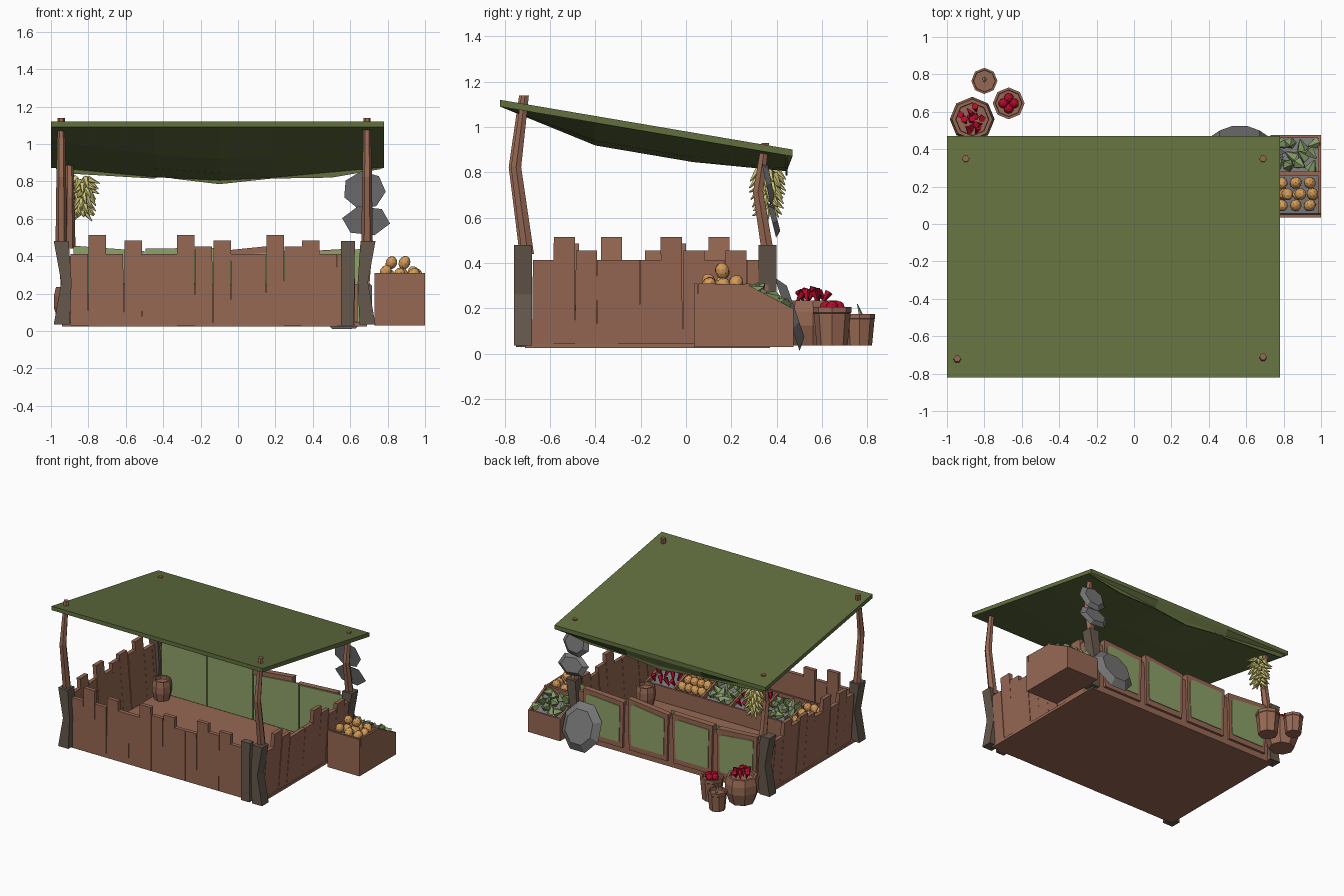
import bpy, bmesh, math, random
from mathutils import Vector, Matrix, Euler

random.seed(4)
if "Cube" in bpy.data.objects:
    bpy.data.objects.remove(bpy.data.objects["Cube"])


def material(name, rgb):
    m = bpy.data.materials.new(name)
    m.use_nodes = True
    m.diffuse_color = (*rgb, 1)
    m.node_tree.nodes["Principled BSDF"].inputs["Base Color"].default_value = (*rgb, 1)
    return m


WOOD = material("brown wood", (0.31, 0.14, 0.088))
CLOTH = material("canopy green", (0.122, 0.16, 0.05))
PANEL = material("panel green", (0.27, 0.36, 0.14))
PILLAR = material("weathered wood", (0.13, 0.098, 0.072))
STONE = material("grey stone", (0.18, 0.18, 0.185))
ORANGE = material("orange fruit", (0.66, 0.33, 0.10))
RED = material("red pepper", (0.45, 0.004, 0.024))
LEAF = material("green vegetable", (0.23, 0.32, 0.13))
YELLOW = material("dried yellow", (0.62, 0.55, 0.18))


def finish(name, bm, mat):
    bmesh.ops.recalc_face_normals(bm, faces=bm.faces)
    me = bpy.data.meshes.new(name)
    bm.to_mesh(me)
    bm.free()
    me.materials.append(mat)
    ob = bpy.data.objects.new(name, me)
    bpy.context.collection.objects.link(ob)


def prism(bm, pts, a, b, axis="x"):
    """Extrude a 2D outline (other axis, z) from a to b along the axis."""
    def at(p, d):
        return (d, p[0], p[1]) if axis == "x" else (p[0], d, p[1])
    lo = [bm.verts.new(at(p, a)) for p in pts]
    hi = [bm.verts.new(at(p, b)) for p in pts]
    bm.faces.new(lo)
    bm.faces.new(hi)
    for i in range(len(pts)):
        j = (i + 1) % len(pts)
        bm.faces.new((lo[i], lo[j], hi[j], hi[i]))


def box(bm, x0, x1, y0, y1, z0, z1):
    prism(bm, [(y0, z0), (y1, z0), (y1, z1), (y0, z1)], x0, x1)


def loft(bm, points, radii, sides):
    """Horizontal rings joined into a tube with closed ends."""
    rings = []
    for (x, y, z), r in zip(points, radii):
        angles = [math.tau * k / sides for k in range(sides)]
        rings.append([bm.verts.new((x + r * math.cos(t), y + r * math.sin(t), z)) for t in angles])
    for a, b in zip(rings, rings[1:]):
        for i in range(sides):
            j = (i + 1) % sides
            bm.faces.new((a[i], a[j], b[j], b[i]))
    bm.faces.new(rings[0])
    bm.faces.new(rings[-1])


def blob(bm, loc, size, rot=(0, 0, 0)):
    m = Matrix.LocRotScale(Vector(loc), Euler(rot), Vector(size))
    bmesh.ops.create_icosphere(bm, subdivisions=2, radius=1, matrix=m)


def spike(bm, loc, rot, r, length):
    m = Matrix.LocRotScale(Vector(loc), Euler(rot), None)
    bmesh.ops.create_cone(bm, cap_ends=True, segments=5, radius1=r, radius2=r * 0.15,
                          depth=length, matrix=m)


def slab(bm, loc, size, tilt, turn, sides):
    """Chipped disc facing the back: a wide rim narrowing to a flat face."""
    m = Matrix.Translation(loc) @ Matrix.Rotation(tilt - math.pi / 2, 4, "X")
    m = m @ Matrix.Diagonal((*size, 1)) @ Matrix.Rotation(turn, 4, "Z")
    bmesh.ops.create_cone(bm, cap_ends=True, segments=sides, radius1=1, radius2=0.7, depth=1, matrix=m)


# Floor
bm = bmesh.new()
box(bm, -0.94, 0.69, -0.71, 0.37, 0.025, 0.045)
finish("floor", bm, WOOD)


# Plank walls, the side ones leaning outward
def plank_wall(name, axis, start, depth, lean, extras, count, base):
    bm = bmesh.new()
    w = 0.095
    for i in range(count):
        a, top = start + i * w, base + extras.get(i, 0)
        j = random.uniform(-0.004, 0.004)
        d = depth + random.uniform(-0.004, 0.004)
        outline = [(a, 0.03), (a + w, 0.03), (a + w - 0.001 + j, top), (a + 0.001 + j, top)]
        prism(bm, outline, d - 0.015, d + 0.015, axis)
    for v in bm.verts:
        v.co.x += lean * v.co.z
    finish(name, bm, WOOD)


TALL, MID, LOW = 0.1, 0.072, 0.04
plank_wall("front_wall", "y", -0.895, -0.70, 0,
           {1: TALL, 3: MID, 6: TALL, 7: LOW, 8: MID, 11: TALL, 12: LOW, 13: MID}, 16, 0.412)
plank_wall("left_wall", "x", -0.68, 0.665, 0.08, {1: TALL, 2: LOW, 6: TALL, 7: LOW, 9: LOW}, 11, 0.414)
plank_wall("right_wall", "x", -0.66, -0.91, -0.08, {1: MID, 3: TALL, 5: LOW, 6: MID, 7: LOW, 8: TALL}, 11, 0.414)

# Corner pillars: waisted boards on the sides, a straight board on the front
bm = bmesh.new()
for side, cx in ((-1, -0.94), (1, 0.69)):
    for y0, y1 in ((-0.76, -0.68), (0.32, 0.40)):
        o = [(-0.04, 0.035), (0.045, 0.035), (0.005, 0.26), (0.045, 0.48), (-0.035, 0.48), (-0.05, 0.26)]
        prism(bm, [(cx + side * px, z) for px, z in o], y0, y1, "y")
prism(bm, [(0.55, 0.03), (0.62, 0.03), (0.625, 0.48), (0.55, 0.48)], -0.75, -0.705, "y")
finish("corner_pillars", bm, PILLAR)

# Crooked posts carrying the canopy
bm = bmesh.new()
for x, y, top, s in ((-0.945, -0.72, 1.14, 1), (0.69, -0.71, 1.14, 1), (-0.9, 0.35, 0.93, 0.8), (0.69, 0.35, 0.93, 0.8)):
    path = [(x, y + 0.012, 0.44), (x, y - 0.04 * s, 0.48 + 0.52 * (top - 0.48)), (x, y, top)]
    loft(bm, path, [0.031, 0.026, 0.019], 6)
finish("posts", bm, WOOD)

# Canopy: flat sloping top with a sagging underside
bm = bmesh.new()
cols = [(-1, 0), (-0.45, 0.75), (-0.1, 1), (0.18, 0.8), (0.78, 0)]
rows = [(-0.82, 0), (-0.4, 0.1), (0.03, 0.1), (0.445, 0.07), (0.47, 0)]


def canopy_top(y):
    return 1.12 - 0.17 * (y + 0.82)


top = [[bm.verts.new((x, y, canopy_top(y))) for x, f in cols] for y, s in rows]
low = [[bm.verts.new((x, y, canopy_top(y) - 0.03 - f * s)) for x, f in cols] for y, s in rows]
nr, nc = len(rows), len(cols)
for grid in (top, low):
    for r in range(nr - 1):
        for c in range(nc - 1):
            bm.faces.new((grid[r][c], grid[r][c + 1], grid[r + 1][c + 1], grid[r + 1][c]))
rim = [(0, c) for c in range(nc)] + [(r, nc - 1) for r in range(1, nr)]
rim += [(nr - 1, c) for c in range(nc - 2, -1, -1)] + [(r, 0) for r in range(nr - 2, 0, -1)]
for (r, c), (r2, c2) in zip(rim, rim[1:] + rim[:1]):
    bm.faces.new((top[r][c], top[r2][c2], low[r2][c2], low[r][c]))
# Scalloped hem along the low edge
hem = [(-0.98, 0.88), (-0.96, 0.845), (-0.45, 0.815), (-0.4, 0.83), (-0.35, 0.815), (-0.1, 0.785),
       (0.18, 0.815), (0.5, 0.82), (0.76, 0.865), (0.77, 0.88)]
prism(bm, hem, 0.44, 0.448, "y")
finish("canopy", bm, CLOTH)

# Counter at the back: separate crooked frames outside, green boards inside
frames, panels = bmesh.new(), bmesh.new()
box(frames, -0.9, 0.67, 0.345, 0.37, 0.03, 0.4)
for i, (zl, zr) in enumerate(((0.455, 0.43), (0.44, 0.445), (0.425, 0.46), (0.42, 0.44))):
    a = -0.87 + i * 0.375
    b = a + 0.34
    prism(frames, [(a + 0.01, 0.07), (b - 0.01, 0.07), (b, zr), (a, zl)], 0.345, 0.388, "y")
    inset = [(a + 0.035, 0.11), (b - 0.035, 0.11), (b - 0.03, 0.14), (b - 0.025, zr - 0.055),
             (b - 0.05, zr - 0.035), (a + 0.03, zl - 0.035)]
    prism(panels, inset, 0.388, 0.393, "y")
    c = -0.88 + i * 0.387
    sink = 0.03 if i == 2 else 0.002
    prism(panels, [(c, 0.05), (c + 0.38, 0.05), (c + 0.38, zr - sink), (c, zl - sink)], 0.337, 0.345, "y")
finish("counter_frames", frames, WOOD)
finish("counter_panels", panels, PANEL)

# Produce crates: boards around a grey sunken bed
produce = {RED: bmesh.new(), ORANGE: bmesh.new(), LEAF: bmesh.new()}


def put(kind, x, y, z):
    rot = [random.uniform(-0.6, 0.6) for k in range(3)]
    if kind is ORANGE:
        blob(produce[kind], (x, y, z), (0.031, 0.031, 0.038), rot)
    elif kind is LEAF:
        spike(produce[kind], (x, y, z), (rot[0] * 2, 0.8 + rot[1], rot[2] * 5), 0.034, 0.058)
    else:
        spike(produce[kind], (x, y, z), (rot[0], math.pi + rot[1], 0), 0.02, 0.06)


boards, beds = bmesh.new(), bmesh.new()


def crate(x0, x1, outline, dividers):
    t = 0.015
    for x in dividers + [x0, x1 - t]:
        prism(boards, outline, x, x + t)
    y0, y1 = outline[0][0], outline[1][0]
    box(boards, x0, x1, y0, y0 + t, outline[0][1], outline[-1][1])
    box(boards, x0, x1, y1 - t, y1, outline[1][1], outline[2][1])
    bed = [(y, z + 0.01) for y, z in outline[:2]] + [(y, z - 0.035) for y, z in outline[2:]]
    prism(beds, bed, x0 + 0.004, x1 - 0.004)
    box(boards, x0, x1, y0, y1, outline[0][1], outline[0][1] + 0.008)


# Outer crate on the left side wall
crate(0.73, 1.0, [(0.035, 0.03), (0.475, 0.03), (0.47, 0.2), (0.27, 0.305), (0.055, 0.31)], [])
box(boards, 0.73, 1.0, 0.26, 0.28, 0.04, 0.31)
for i in range(3):
    for j in range(3):
        put(ORANGE, 0.79 + i * 0.075 + (j % 2) * 0.015, 0.1 + j * 0.06, 0.295 + random.uniform(0, 0.025))
for i in range(4):
    for j in range(3):
        put(LEAF, 0.775 + i * 0.06, 0.315 + j * 0.055, 0.285 - j * 0.03)
for x in (0.82, 0.89):
    put(ORANGE, x, 0.16, 0.365)

# Inner row of crates behind the front wall
kinds = [ORANGE, LEAF, RED, LEAF, ORANGE, RED]
width = 0.24
crate(-0.8, 0.64, [(-0.67, 0.05), (-0.42, 0.05), (-0.42, 0.17), (-0.67, 0.25)],
      [-0.8 + k * width for k in range(1, 6)])
for k, kind in enumerate(kinds):
    for i in range(4):
        for j in range(3):
            put(kind, -0.76 + k * width + i * 0.055, -0.62 + j * 0.07, 0.225 - j * 0.022)
finish("crate_boards", boards, WOOD)
finish("crate_beds", beds, STONE)

# Pots: barrels and plain buckets
bm = bmesh.new()
BARREL = [(0, 0.74), (0.45, 1), (0.75, 1), (1, 0.9), (1, 0.74), (0.85, 0.72)]
BUCKET = [(0, 0.8), (0.84, 0.96), (0.86, 1), (1, 1), (1, 0.84), (0.85, 0.82)]
for x, y, r, h, rings in ((-0.865, 0.56, 0.12, 0.2, BARREL), (-0.67, 0.645, 0.085, 0.17, BUCKET),
                          (-0.8, 0.765, 0.07, 0.14, BUCKET), (-0.83, 0.27, 0.07, 0.16, BARREL),
                          (0.57, -0.33, 0.07, 0.16, BARREL)):
    loft(bm, [(x, y, 0.035 + h * t) for t, s in rings], [r * s for t, s in rings], 8)
finish("pots", bm, WOOD)
for i in range(12):
    t, d = i * 2.4, 0.019 * math.sqrt(i)
    put(RED, -0.865 + d * math.cos(t), 0.555 + d * math.sin(t), 0.265 - d * 0.3)
for i in range(4):
    t = i * math.tau / 4
    blob(produce[RED], (-0.67 + 0.028 * math.cos(t), 0.645 + 0.028 * math.sin(t), 0.205), [0.027] * 3)
spike(produce[LEAF], (-0.8, 0.765, 0.19), (0.3, 0, 0), 0.012, 0.06)
for kind, name in ((RED, "red_produce"), (ORANGE, "orange_produce"), (LEAF, "green_produce")):
    finish(name, produce[kind], kind)

# Hanging bunch beside the back right post
bm = bmesh.new()
for i in range(48):
    t, f = i * 2.4, i / 48
    d = 0.028 + 0.034 * math.sqrt(f)
    loc = (-0.83 + d * math.cos(t), 0.36 + d * math.sin(t), 0.615 + 0.19 * f)
    spike(bm, loc, (0, 2.3 + random.uniform(-0.4, 0.3), t), 0.019, 0.07)
finish("hanging_bunch", bm, YELLOW)

# Stone slabs: two hanging by the left post, one leaning on the counter
bm = bmesh.new()
slab(bm, (0.675, 0.365, 0.755), (0.115, 0.105, 0.025), 0.2, 0.3, 7)
slab(bm, (0.685, 0.39, 0.592), (0.13, 0.085, 0.025), 0.25, 0.7, 6)
slab(bm, (0.565, 0.465, 0.18), (0.165, 0.185, 0.04), 0.33, 0.39, 8)
finish("stone_slabs", bm, STONE)
